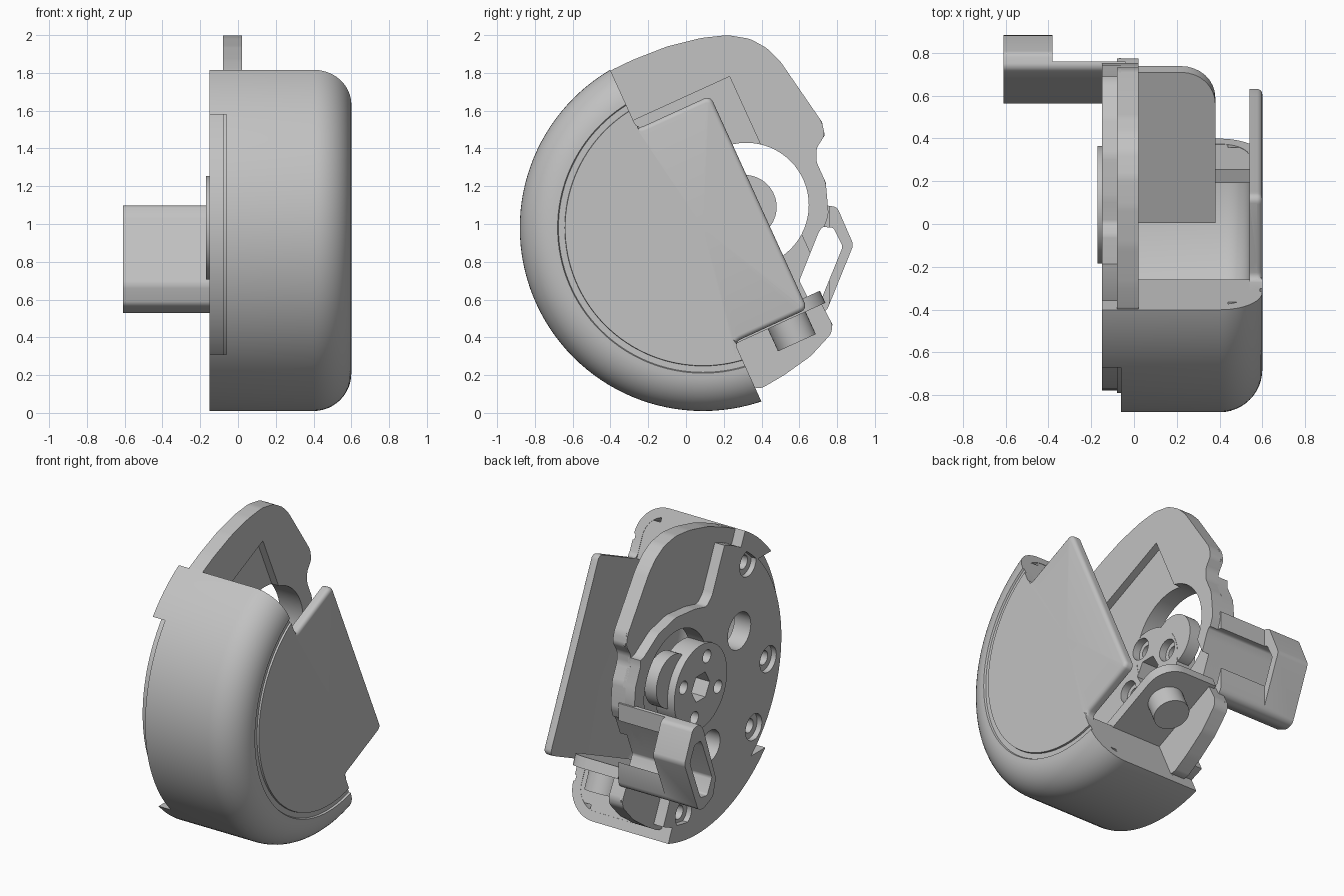
import bpy, bmesh, math
from mathutils import Vector

cube = bpy.data.objects.get("Cube")
if cube:
    bpy.data.objects.remove(cube, do_unlink=True)

grey = bpy.data.materials.new("light grey plastic")
grey.use_nodes = True
grey.diffuse_color = (0.54, 0.54, 0.54, 1)
grey.node_tree.nodes["Principled BSDF"].inputs["Base Color"].default_value = (0.54, 0.54, 0.54, 1)

CY, CZ = 0.09, 0.98          # housing axis
R = 0.97                     # housing radius
SLOPE = math.radians(24.5)   # tilt of the open side


def tilt(u, v):
    """Point from along-cut / outward coordinates to (y, z)."""
    s, c = math.sin(SLOPE), math.cos(SLOPE)
    return (CY + u * s + v * c, CZ - u * c + v * s)


def finish(name, bm):
    bmesh.ops.recalc_face_normals(bm, faces=bm.faces)
    me = bpy.data.meshes.new(name)
    bm.to_mesh(me)
    bm.free()
    me.materials.append(grey)
    ob = bpy.data.objects.new(name, me)
    bpy.context.collection.objects.link(ob)
    return ob


def extrude(name, bm, vec):
    ext = bmesh.ops.extrude_face_region(bm, geom=bm.faces[:])
    moved = [g for g in ext["geom"] if isinstance(g, bmesh.types.BMVert)]
    bmesh.ops.translate(bm, verts=moved, vec=vec)
    return finish(name, bm)


def prism(name, pts, x0, x1, rounding=0.0):
    """Extrude a (y, z) outline along x, optionally rounding its corners."""
    bm = bmesh.new()
    bm.faces.new([bm.verts.new((x0, y, z)) for y, z in pts])
    if rounding:
        bmesh.ops.bevel(bm, geom=bm.verts[:], offset=rounding, segments=5,
                        profile=0.5, affect='VERTICES')
    return extrude(name, bm, (x1 - x0, 0, 0))


def slab(name, xv, u0, u1):
    """Extrude an (x, v) outline along the tilted direction."""
    bm = bmesh.new()
    bm.faces.new([bm.verts.new((x, *tilt(u0, v))) for x, v in xv])
    return extrude(name, bm, Vector((0, *tilt(u1, 0))) - Vector((0, *tilt(u0, 0))))


def ring(y, z, r, n=64, a0=0.0, a1=math.tau):
    return [(y + r * math.cos(a0 + (a1 - a0) * i / n),
             z + r * math.sin(a0 + (a1 - a0) * i / n)) for i in range(n)]


def rod(name, y, z, r, x0, x1, n=48):
    return prism(name, ring(y, z, r, n), x0, x1)


def lathe(name, profile, steps=128):
    """Spin a closed (x, radius) profile about the housing axis."""
    bm = bmesh.new()
    vs = [bm.verts.new((x, CY, CZ + r)) for x, r in profile]
    es = [bm.edges.new((a, b)) for a, b in zip(vs, vs[1:])]
    bmesh.ops.spin(bm, geom=vs + es, cent=(0, CY, CZ), axis=(1, 0, 0),
                   angle=math.tau, steps=steps, use_merge=True)
    bmesh.ops.remove_doubles(bm, verts=bm.verts, dist=0.0005)
    return finish(name, bm)


def combine(ob, tools, op='DIFFERENCE', keep=False):
    for t in tools:
        t.hide_render = True
        m = ob.modifiers.new("cut", 'BOOLEAN')
        m.operation, m.object, m.solver = op, t, 'EXACT'
        bpy.context.view_layer.objects.active = ob
        bpy.ops.object.modifier_apply(modifier=m.name)
        if not keep:
            bpy.data.objects.remove(t, do_unlink=True)


# Rounded housing shell with front disc and shallow groove
def fillet(r):
    return [(0.40 + r * math.sin(a), 0.77 + r * math.cos(a))
            for a in (math.pi / 2 * i / 12 for i in range(13))]

profile = [(0.60, 0), (0.60, 0.73), (0.588, 0.732), (0.588, 0.765)]
profile += fillet(0.20)[::-1] + [(-0.15, R), (-0.15, 0.86), (0.01, 0.86), (0.01, 0.91)]
profile += fillet(0.14) + [(0.54, 0)]
shell = lathe("housing_shell", profile)
opening = [tilt(u, v) for u, v in
           [(-1.3, -0.10), (-0.62, -0.10), (-0.62, 0.325), (0.62, 0.325),
            (0.62, -0.10), (1.3, -0.10), (1.3, 1.3), (-1.3, 1.3)]]
combine(shell, [prism("opening_cutter", opening, -0.3, 0.8, 0.035),
                prism("notch_cutter", [(-1, 0.31), (-0.3, 0.31), (-0.3, 1.58), (-1, 1.58)],
                      -0.3, -0.06)])

# Soften the front rim of the exposed flap
bm = bmesh.new()
bm.from_mesh(shell.data)
s, c = math.sin(SLOPE), math.cos(SLOPE)
rim = [e for e in bm.edges if len(e.link_faces) == 2 and e.calc_face_angle(0) > 1.2
       and all(p.co.x > 0.599 and (p.co.y - CY) * c + (p.co.z - CZ) * s > -0.098
               for p in e.verts)]
bmesh.ops.bevel(bm, geom=rim, offset=0.025, segments=4, profile=0.5,
                affect='EDGES', clamp_overlap=False)
bm.to_mesh(shell.data)
bm.free()

# Walls closing both ends of the shell
for name, side in (("upper_end_wall", -1), ("lower_end_wall", 1)):
    prism(name, [tilt(side * 0.87, -0.17), tilt(side * 0.87, -0.102),
                 tilt(side * 0.62, -0.102), tilt(side * 0.62, -0.17)], 0.0, 0.545)
    prism(name + "_edge", [tilt(side * 0.93, -0.17), tilt(side * 0.93, -0.102),
                           tilt(side * 0.86, -0.102), tilt(side * 0.86, -0.17)], 0.0, 0.44)

# Outline shared by the mounting plate and back layer
right_edge = [(0.40, 0.13), (0.52, 0.20), (0.66, 0.30), (0.77, 0.42), (0.775, 0.47),
              (0.70, 0.61), (0.62, 0.66), (0.64, 0.78), (0.72, 0.95), (0.755, 1.05),
              (0.74, 1.22), (0.69, 1.33), (0.69, 1.40), (0.735, 1.47), (0.72, 1.54),
              (0.61, 1.70), (0.50, 1.86), (0.43, 1.93), (0.34, 1.98), (0.22, 2.0),
              (0.08, 1.985), (-0.10, 1.94), (-0.28, 1.87), (-0.405, 1.81)]
start = math.atan2(0.76, -0.43) + 0.12
outline = right_edge + ring(CY, CZ, 0.88, 48, start, math.tau - 1.24)

slot = [(0.70, 0.95), (0.72, 0.985), (0.78, 0.98), (0.83, 0.88), (0.72, 0.61),
        (0.65, 0.60), (0.60, 0.70)]


def window_cutters():
    return [rod("window_cutter", 0.32, 1.10, 0.33, -0.5, 0.5, 64),
            prism("slot_cutter", slot, -1, 0.5, 0.012)]

# Mounting plate with a recessed inner bay
plate = prism("mounting_plate", outline, -0.08, 0.02, 0.02)
bay = [tilt(u, v) for u, v in [(-0.67, -0.82), (-0.67, 0.46), (0.57, 0.46), (0.57, -0.62)]]
combine(plate, window_cutters() + [prism("bay_cutter", bay, -0.03, 0.2)])

# Back layer, cut away on the open side, with countersunk holes
back = rod("back_layer", CY, CZ, 0.868, -0.15, -0.06, 96)
combine(back, [prism("limit", outline, -0.3, 0.1)], 'INTERSECT')
step = [tilt(-1.2, 0.09), tilt(-0.55, 0.09), (0.0, 1.47), (0.12, 1.50), (0.32, 1.52),
        (0.50, 1.48), (0.66, 1.38), (0.9, 1.37), (0.9, 2.2)]
pocket = [tilt(0.60, 0.0), tilt(0.60, 0.9), tilt(1.2, 0.9), tilt(1.2, 0.0)]
steps = [prism("step_cutter", step, -0.3, -0.07, 0.02),
         prism("pocket_cutter", pocket, -0.3, -0.07, 0.02)]
holes = []
for y, z, r in [(-0.43, 1.59, 0.045), (-0.64, 0.88, 0.045), (-0.49, 0.49, 0.045),
                (0.24, 0.20, 0.045), (-0.34, 1.18, 0.12), (-0.04, 0.54, 0.1)]:
    holes.append(rod("hole_cutter", y, z, r, -0.3, 0.0, 32))
    if r < 0.1:
        holes.append(rod("counterbore_cutter", y, z, 0.085, -0.3, -0.115, 32))
combine(plate, holes, keep=True)
combine(back, window_cutters() + steps + holes)

# Hub with hexagonal drive and four screw holes, counterbored inside
hub = rod("hub", CY, CZ, 0.275, -0.17, -0.032, 64)
lobe = rod("hub_lobe", 0.31, 1.09, 0.17, -0.12, -0.034)
drill = [rod("drive_cutter", CY, CZ, 0.095, -0.4, 0.3, 6)]
for i in range(4):
    a = math.radians(20 + 90 * i)
    y, z = CY + 0.19 * math.cos(a), CZ + 0.19 * math.sin(a)
    drill += [rod("screw_cutter", y, z, 0.042, -0.4, 0.3, 24),
              rod("screw_head_cutter", y, z, 0.07, -0.08, 0.3, 24)]
for part in (lobe, plate, back):
    combine(part, drill, keep=True)
combine(hub, drill)

# Hollow side post with a relieved neck
post_pts = [(0.73, 1.10), (0.80, 1.09), (0.887, 0.89), (0.745, 0.54), (0.69, 0.525),
            (0.59, 0.57), (0.56, 0.68), (0.69, 1.05)]
post = prism("side_post", post_pts, -0.61, -0.04, 0.02)
neck = prism("neck_cutter", [(0.76, 0.3), (1.2, 0.3), (1.2, 1.3), (0.76, 1.3)], -0.38, 0.2)
combine(post, [prism("slot_cutter", slot, -1, 0.5, 0.012), neck])

# Lower bracket: tilted shelf with one rounded corner, and the clamp nut below
corner = [(0.22 + 0.16 * math.cos(a), 0.265 + 0.16 * math.sin(a))
          for a in (math.pi / 2 * i / 8 for i in range(9))]
slab("bracket_shelf", [(-0.02, -0.35), (0.38, -0.35)] + corner + [(-0.02, 0.425)], 0.56, 0.63)
slab("clamp_nut", ring(0.20, 0.20, 0.11, 40), 0.62, 0.76)

# Smooth shading with sharp edges kept
bpy.ops.object.select_all(action='DESELECT')
for ob in bpy.context.scene.objects:
    if ob.type == 'MESH' and ob.data.materials and ob.data.materials[0] == grey:
        ob.select_set(True)
        bpy.context.view_layer.objects.active = ob
bpy.ops.object.shade_smooth_by_angle(angle=math.radians(30))
